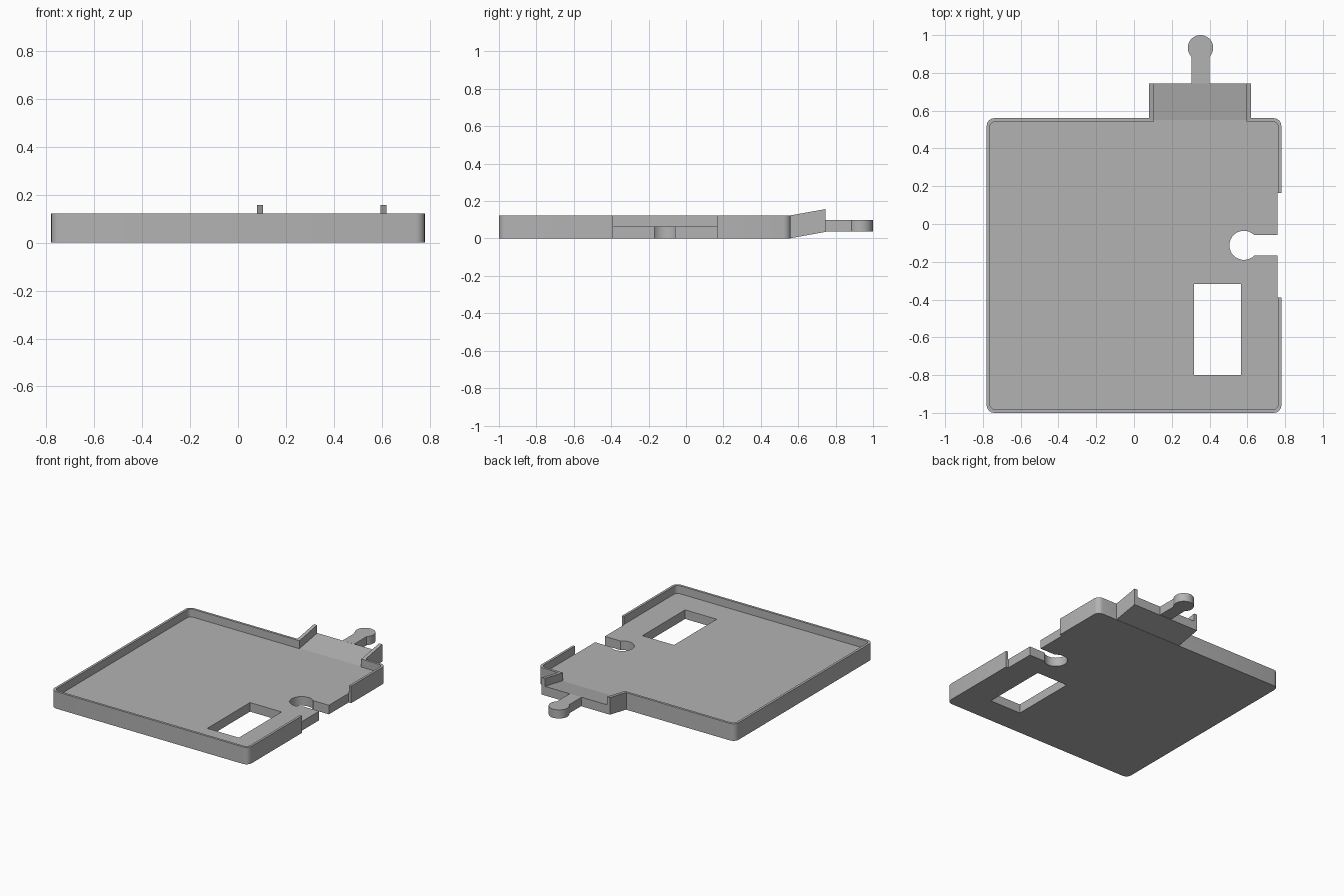
import bpy, bmesh, math
from mathutils import Vector

if "Cube" in bpy.data.objects:
    bpy.data.objects.remove(bpy.data.objects["Cube"], do_unlink=True)

grey = bpy.data.materials.new("plain_grey")
grey.use_nodes = True
grey.diffuse_color = (0.45, 0.45, 0.45, 1)
grey.node_tree.nodes["Principled BSDF"].inputs["Base Color"].default_value = (0.45, 0.45, 0.45, 1)


def extrude(name, points, offset):
    """Solid made by sweeping a closed 3D outline along an offset."""
    bm = bmesh.new()
    face = bm.faces.new([bm.verts.new(p) for p in points])
    swept = bmesh.ops.extrude_face_region(bm, geom=[face])["geom"]
    bmesh.ops.translate(bm, vec=Vector(offset),
                        verts=[v for v in swept if isinstance(v, bmesh.types.BMVert)])
    bmesh.ops.recalc_face_normals(bm, faces=bm.faces[:])
    mesh = bpy.data.meshes.new(name)
    bm.to_mesh(mesh)
    bm.free()
    mesh.materials.append(grey)
    obj = bpy.data.objects.new(name, mesh)
    bpy.context.collection.objects.link(obj)
    return obj


def prism(name, outline, z0, z1):
    return extrude(name, [(x, y, z0) for x, y in outline], (0, 0, z1 - z0))


def rounded(x0, x1, y0, y1, r=0.0, steps=4):
    """Rectangle outline, with rounded corners when r is given."""
    if r == 0:
        return [(x0, y0), (x1, y0), (x1, y1), (x0, y1)]
    corners = [(x1 - r, y1 - r), (x0 + r, y1 - r), (x0 + r, y0 + r), (x1 - r, y0 + r)]
    return [(cx + r * math.cos(a), cy + r * math.sin(a))
            for q, (cx, cy) in enumerate(corners)
            for a in [math.pi / 2 * (q + i / steps) for i in range(steps + 1)]]


def lollipop(cx, cy, r, half, reach, heading, steps=32):
    """Round head with a straight neck leaving it along a heading."""
    gap = math.asin(half / r)
    span = 2 * (math.pi - gap)
    local = [(r * math.cos(gap + span * i / steps), r * math.sin(gap + span * i / steps))
             for i in range(steps + 1)]
    local += [(reach, -half), (reach, half)]
    c, s = math.cos(heading), math.sin(heading)
    return [(cx + c * u - s * v, cy + s * u + c * v) for u, v in local]


def cut(body, cutter):
    cutter.hide_render = True
    mod = body.modifiers.new("cut", "BOOLEAN")
    mod.operation, mod.solver, mod.object = "DIFFERENCE", "EXACT", cutter
    bpy.context.view_layer.objects.active = body
    bpy.ops.object.modifier_apply(modifier=mod.name)
    bpy.data.objects.remove(cutter, do_unlink=True)


X, FRONT, BACK, RIM, FLOOR, WALL = 0.78, -1.0, 0.56, 0.122, 0.065, 0.017
RAMP_L, RAMP_R, RAMP_END, SIDE = 0.08, 0.62, 0.745, 0.025

# Shallow tray with its openings
tray = prism("tray", rounded(-X, X, FRONT, BACK, 0.04), 0, RIM)
cut(tray, prism("cavity", rounded(-X + WALL, X - WALL, FRONT + WALL, BACK - WALL, 0.03), FLOOR, 0.3))
cut(tray, prism("side_gap", rounded(X - WALL - 0.003, 1, -0.39, 0.165), -0.1, 0.3))
cut(tray, prism("ramp_gap", rounded(RAMP_L + SIDE, RAMP_R - SIDE, 0.5, 0.7), FLOOR, 0.3))
cut(tray, prism("window", rounded(0.317, 0.567, -0.8, -0.317), -0.1, 0.3))
cut(tray, prism("keyhole", lollipop(0.582, -0.113, 0.077, 0.055, 0.4, 0), -0.1, 0.3))


# Sloping ramp floor and its two side walls
def sloped(name, x0, x1, y0, bottom, top):
    rise = 0.035
    profile = [(x0, y0, bottom), (x0, RAMP_END, bottom + rise),
               (x0, RAMP_END, top + rise), (x0, y0, top)]
    return extrude(name, profile, (x1 - x0, 0, 0))


parts = [tray,
         sloped("ramp_floor", RAMP_L + SIDE, RAMP_R - SIDE, 0.55, 0, FLOOR),
         sloped("ramp_wall_right", RAMP_L, RAMP_L + SIDE, 0.55, 0, RIM),
         sloped("ramp_wall_left", RAMP_R - SIDE, RAMP_R, 0.55, 0, RIM)]

# Round-headed connector tab
parts.append(prism("connector_tab",
                   lollipop(0.352, 0.933, 0.067, 0.047, 0.19, -math.pi / 2), 0.038, 0.1))

bpy.ops.object.select_all(action="DESELECT")
for obj in parts:
    obj.select_set(True)
bpy.context.view_layer.objects.active = tray
bpy.ops.object.shade_smooth_by_angle(angle=math.radians(30))
